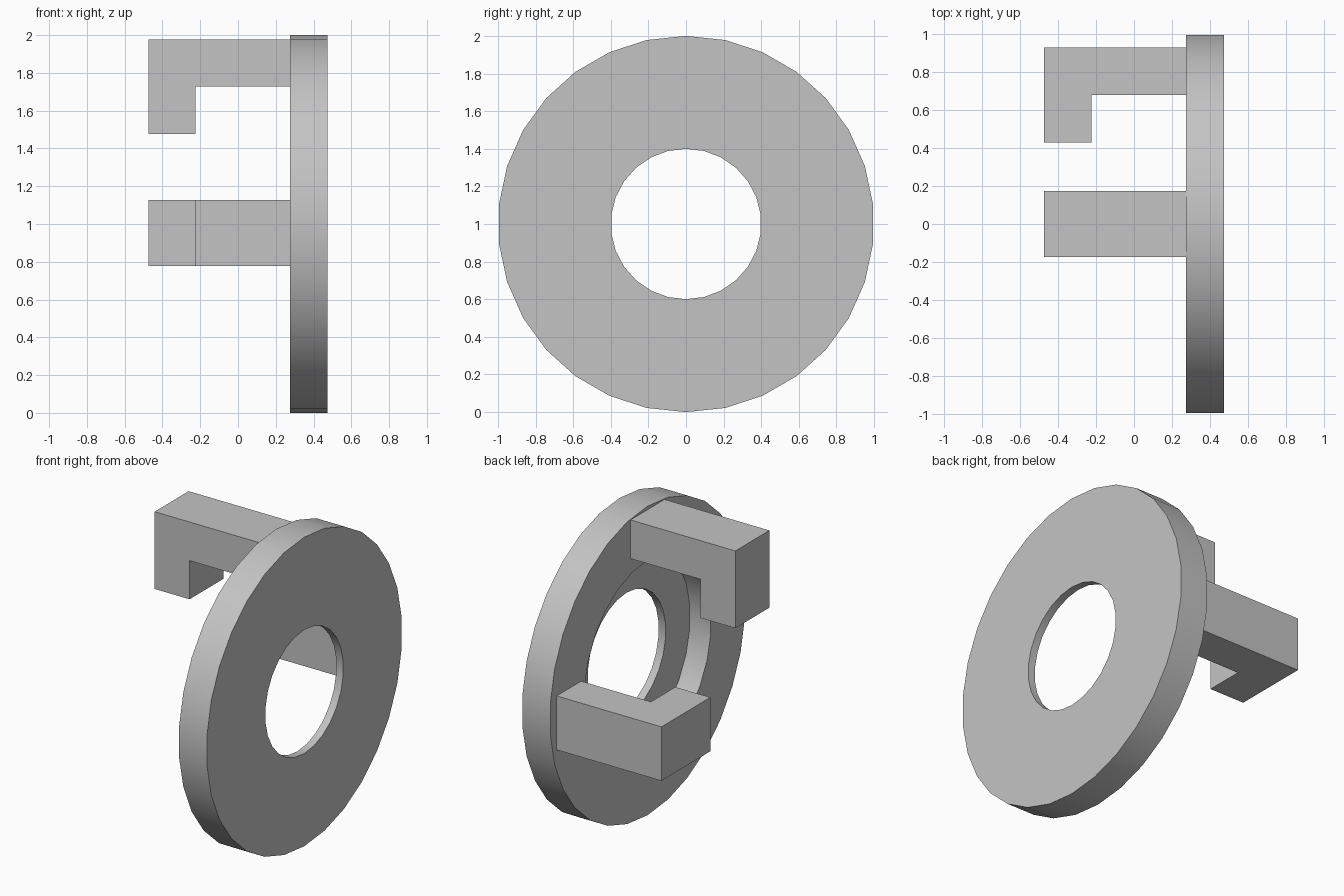
import bpy, bmesh, math
from mathutils import Vector

old = bpy.data.objects.get("Cube")
if old:
    bpy.data.objects.remove(old, do_unlink=True)

# Single plain grey
GREY = (0.55, 0.55, 0.55, 1)
mat = bpy.data.materials.new("plain grey")
mat.use_nodes = True
mat.diffuse_color = GREY
mat.node_tree.nodes["Principled BSDF"].inputs["Base Color"].default_value = GREY

FRONT, FLOOR, BACK, TIP = 0.475, 0.425, 0.275, -0.475
CENTRE_Z = 1.0


def finish(name, bm):
    bmesh.ops.recalc_face_normals(bm, faces=bm.faces)
    mesh = bpy.data.meshes.new(name)
    bm.to_mesh(mesh)
    bm.free()
    mesh.materials.append(mat)
    obj = bpy.data.objects.new(name, mesh)
    bpy.context.collection.objects.link(obj)
    return obj


def ring(bm, radius, sides, x):
    """Closed loop of edges around the x axis, with a corner at the top."""
    angles = [math.tau * i / sides for i in range(sides)]
    verts = [bm.verts.new((x, radius * math.sin(a), CENTRE_Z + radius * math.cos(a)))
             for a in angles]
    return [bm.edges.new((verts[i - 1], verts[i])) for i in range(sides)]


def flat_ring(bm, outer, inner):
    bmesh.ops.triangle_fill(bm, edges=outer + inner, use_beauty=True, normal=(1, 0, 0))


def wall(bm, a, b):
    bmesh.ops.bridge_loops(bm, edges=a + b)


# Disc with a through hole and a wider recess on the hook side
bm = bmesh.new()
rim_front, rim_back = (ring(bm, 1.0, 30, x) for x in (FRONT, BACK))
hole_front, hole_floor = (ring(bm, 0.4, 26, x) for x in (FRONT, FLOOR))
recess_floor, recess_back = (ring(bm, 0.65, 26, x) for x in (FLOOR, BACK))
wall(bm, rim_front, rim_back)
wall(bm, hole_front, hole_floor)
wall(bm, recess_floor, recess_back)
flat_ring(bm, rim_front, hole_front)
flat_ring(bm, recess_floor, hole_floor)
flat_ring(bm, rim_back, recess_back)
disc = finish("disc", bm)
bpy.context.view_layer.objects.active = disc
disc.select_set(True)
bpy.ops.object.shade_smooth_by_angle(angle=math.radians(30))
disc.select_set(False)


# L-shaped hooks: profile of (x, distance out from the axis), extruded sideways
def hook(name, outer, across, place):
    bar, drop = 0.25, 0.5
    profile = [(BACK, outer), (TIP, outer), (TIP, outer - drop),
               (TIP + bar, outer - drop), (TIP + bar, outer - bar), (BACK, outer - bar)]
    bm = bmesh.new()
    face = bm.faces.new([bm.verts.new(place(x, r, across[0])) for x, r in profile])
    new = bmesh.ops.extrude_face_region(bm, geom=[face])["geom"]
    shift = Vector(place(0, 0, across[1])) - Vector(place(0, 0, across[0]))
    bmesh.ops.translate(bm, verts=[v for v in new if isinstance(v, bmesh.types.BMVert)],
                        vec=shift)
    finish(name, bm)


hook("top_hook", 1.977, (-0.174, 0.174), lambda x, r, s: (x, s, r))
hook("side_hook", 0.93, (0.778, 1.127), lambda x, r, s: (x, r, s))
